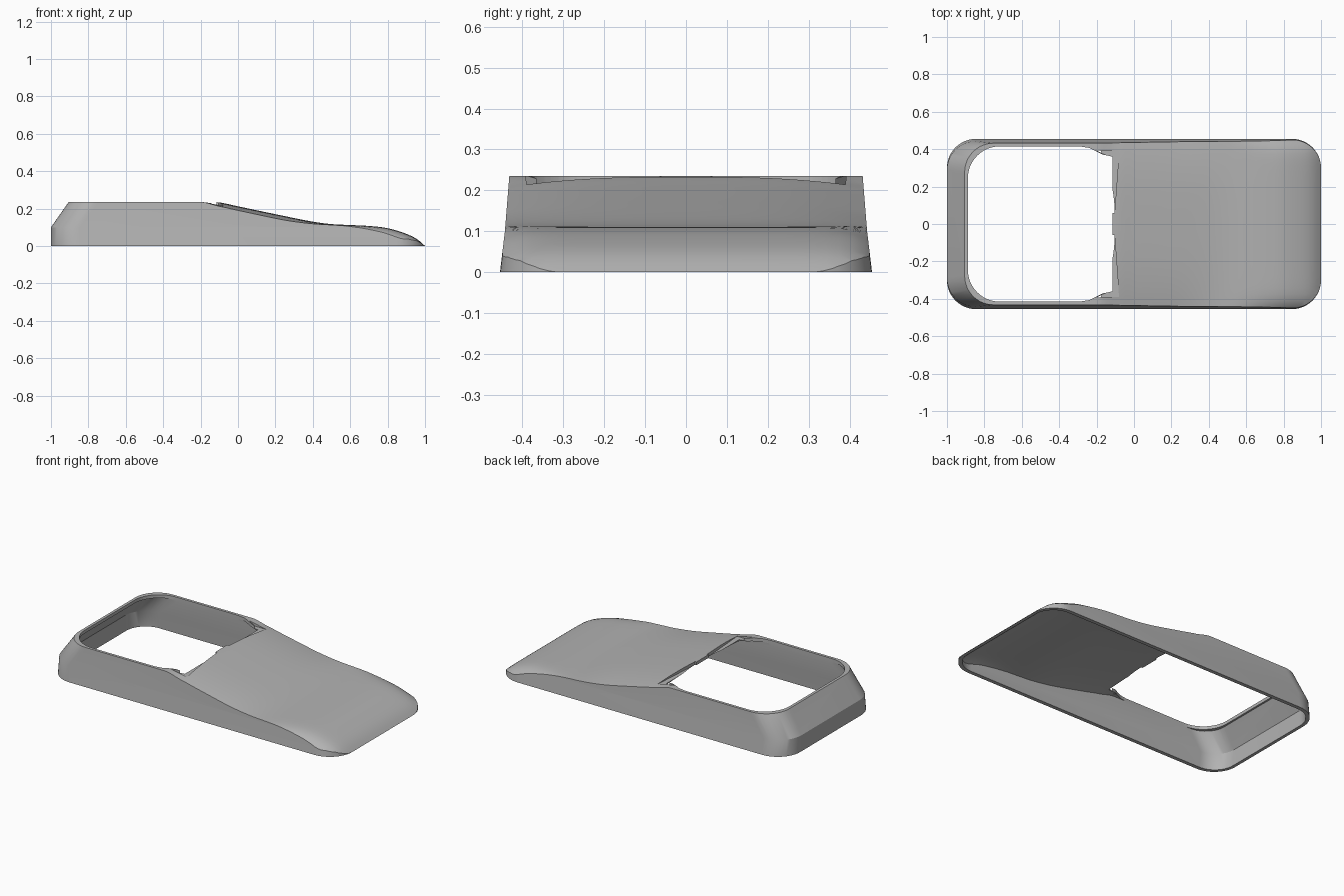
import bpy, bmesh, math

if "Cube" in bpy.data.objects:
    bpy.data.objects.remove(bpy.data.objects["Cube"])

WALL = 0.02
# Centre-line height of the upper surface, as (x, z)
CREST = [(-1.2, .235), (-.6, .235), (-.16, .235), (-.1, .233), (0, .212), (.2, .17),
         (.4, .13), (.5, .117), (.6, .112), (.7, .107), (.8, .095), (.9, .065),
         (.96, .035), (1, 0), (1.06, -.06)]


def ramp(a, b, x):
    t = min(1, max(0, (x - a) / (b - a)))
    return t * t * (3 - 2 * t)


def crest(x):
    # Smooth cubic through the crest points
    last = len(CREST) - 1
    slope = lambda i: ((CREST[min(i + 1, last)][1] - CREST[max(i - 1, 0)][1]) /
                       (CREST[min(i + 1, last)][0] - CREST[max(i - 1, 0)][0]))
    i = max(k for k in range(last) if CREST[k][0] <= x or k == 0)
    (x0, z0), (x1, z1) = CREST[i], CREST[i + 1]
    w = x1 - x0
    t = (x - x0) / w
    s = ramp(0, 1, t)
    return (z0 * (1 - s) + z1 * s + w * t * (1 - t) * ((1 - t) * slope(i) - t * slope(i + 1)))


def surface(x, y):
    # The cover is crowned across its width and rolls over at the nose
    v = abs(y) / 0.45
    crown = 0.024 * ramp(-.2, -.09, x) * (1 - ramp(.2, .6, x))
    return crest(x) - crown * v ** 3 - 0.035 * ramp(.45, .9, x) * v ** 12


def finish(name, bm):
    bmesh.ops.recalc_face_normals(bm, faces=bm.faces)
    mesh = bpy.data.meshes.new(name)
    bm.to_mesh(mesh)
    bm.free()
    ob = bpy.data.objects.new(name, mesh)
    bpy.context.collection.objects.link(ob)
    return ob


def loft(name, rings):
    bm = bmesh.new()
    loops = [[bm.verts.new(p) for p in ring] for ring in rings]
    for low, high in zip(loops, loops[1:]):
        for i in range(len(low)):
            j = (i + 1) % len(low)
            bm.faces.new((low[i], low[j], high[j], high[i]))
    bm.faces.new(loops[0])
    bm.faces.new(loops[-1])
    return finish(name, bm)


def prism(name, outline, z0, z1):
    return loft(name, [[(x, y, z) for x, y in outline] for z in (z0, z1)])


def rounded(x0, x1, half, r, z, steps=12):
    ring = []
    corners = [(x1 - r, half - r), (x0 + r, half - r), (x0 + r, r - half), (x1 - r, r - half)]
    for k, (cx, cy) in enumerate(corners):
        for i in range(steps + 1):
            a = math.pi / 2 * (k + i / steps)
            ring.append((cx + r * math.cos(a), cy + r * math.sin(a), z))
    return ring


def tub(name, inset, bottom):
    # Tapered rounded walls with a leaning back end
    levels = [(bottom, -1, .455), (.1, -1, .443), (.3, -.86, .427)]
    return loft(name, [rounded(x + inset, 1 - inset, h - inset, .155 - inset, z)
                       for z, x, h in levels])


def slab(name, drop, nx=90, ny=32):
    # Solid block whose upper side is the sculpted surface
    bm = bmesh.new()
    bmesh.ops.create_grid(bm, x_segments=nx, y_segments=ny, size=1)
    for v in bm.verts:
        v.co.x *= 1.05
        v.co.y *= 0.5
        v.co.z = surface(v.co.x, v.co.y) - drop
    top = list(bm.faces)
    made = bmesh.ops.extrude_face_region(bm, geom=top, use_keep_orig=True)["geom"]
    for v in made:
        if isinstance(v, bmesh.types.BMVert):
            v.co.z = -0.3
    return finish(name, bm)


def combine(ob, tool, operation):
    mod = ob.modifiers.new("cut", "BOOLEAN")
    mod.operation, mod.object, mod.solver = operation, tool, "EXACT"
    bpy.context.view_layer.objects.active = ob
    bpy.ops.object.modifier_apply(modifier=mod.name)
    bpy.data.objects.remove(tool)


# Hollow shell with an open base
shell = tub("shell", 0, 0)
combine(shell, slab("outer_top", 0), "INTERSECT")
cavity = tub("cavity", WALL, -0.05)
combine(cavity, slab("inner_top", WALL), "INTERSECT")
combine(shell, cavity, "DIFFERENCE")

# Large rounded opening, narrowing where it meets the cover
half = [(x, y) for x, y, z in rounded(-.888, -.2, .415, .17, 0) if y > 0 and x < -.5]
edge = [(-.115, .36), (-.17, .372), (-.205, .39), (-.24, .407), (-.29, .415)]
side = edge + half
outline = side + [(x, -y) for x, y in reversed(side)]
combine(shell, prism("opening_cutter", outline, .13, .5), "DIFFERENCE")

# Shallow tapering grooves along the cover's edge
for s in (1, -1):
    groove = [(-.13, .06 * s), (-.104, .06 * s), (-.08, .39 * s), (-.2, .392 * s), (-.13, .36 * s)]
    combine(shell, prism("groove_cutter", groove, .213, .5), "DIFFERENCE")

grey = bpy.data.materials.new("plain grey")
grey.use_nodes = True
colour = (0.45, 0.45, 0.45, 1)
grey.diffuse_color = colour
grey.node_tree.nodes["Principled BSDF"].inputs["Base Color"].default_value = colour
shell.data.materials.clear()
shell.data.materials.append(grey)

bpy.ops.object.select_all(action="DESELECT")
shell.select_set(True)
bpy.context.view_layer.objects.active = shell
bpy.ops.object.shade_smooth_by_angle(angle=math.radians(28))
